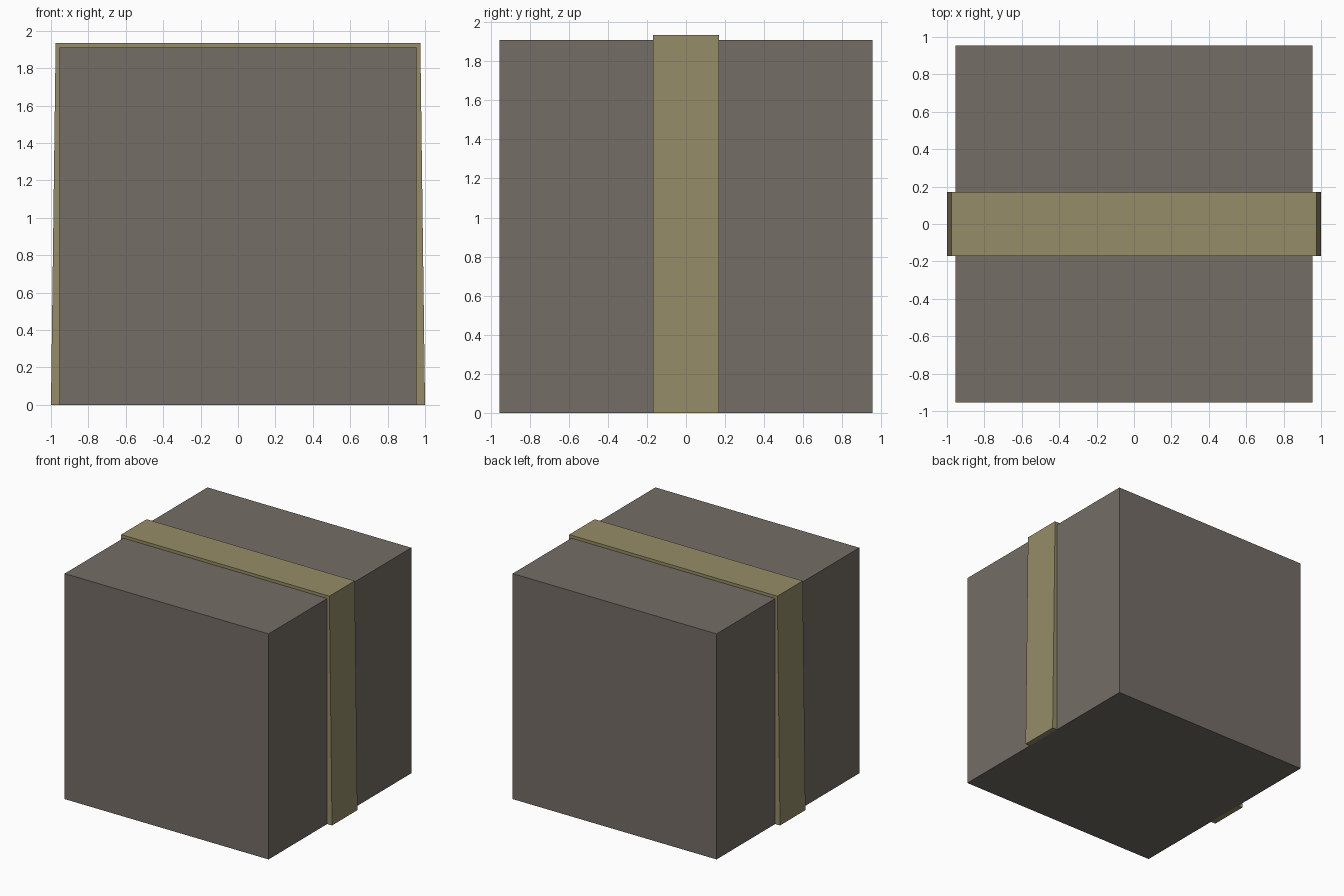
import bpy

if "Cube" in bpy.data.objects:
    bpy.data.objects.remove(bpy.data.objects["Cube"])


def material(name, rgb):
    m = bpy.data.materials.new(name)
    m.diffuse_color = (*rgb, 1)
    m.use_nodes = True
    m.node_tree.nodes["Principled BSDF"].inputs["Base Color"].default_value = m.diffuse_color
    return m


def extrude_profile(name, profile, half_depth, mat):
    """Extrude an (x, z) outline along y into a closed solid."""
    n = len(profile)
    verts = [(x, y, z) for y in (-half_depth, half_depth) for x, z in profile]
    faces = [tuple(range(n)), tuple(reversed(range(n, 2 * n)))]
    faces += [(i, i + n, (i + 1) % n + n, (i + 1) % n) for i in range(n)]
    mesh = bpy.data.meshes.new(name)
    mesh.from_pydata(verts, [], faces)
    mesh.materials.append(mat)
    obj = bpy.data.objects.new(name, mesh)
    bpy.context.collection.objects.link(obj)
    return obj


box_mat = material("grey brown", (0.174, 0.153, 0.133))
band_mat = material("olive tan", (0.301, 0.262, 0.136))

H, TOP = 0.955, 1.91

# Crate body
extrude_profile("box", [(-H, 0), (H, 0), (H, TOP), (-H, TOP)], H, box_mat)

# Band over the top and down both sides, flaring slightly to the ground
right = [(H, TOP), (H, 0), (1.0, 0), (0.975, 1.935)]
left = [(-x, z) for x, z in reversed(right)]
extrude_profile("band", right + left, 0.17, band_mat)
